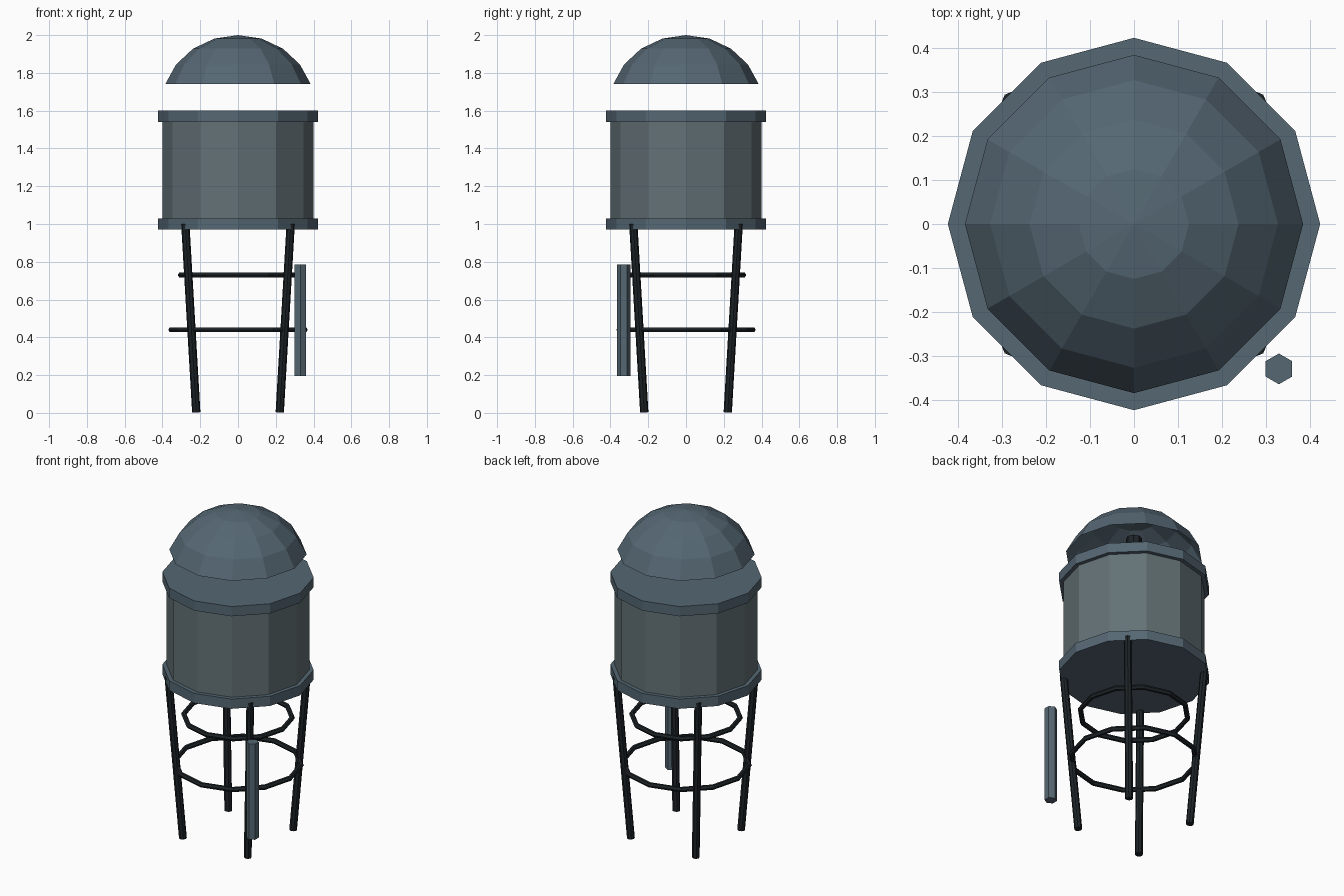
import bpy, bmesh, math
from mathutils import Vector

if "Cube" in bpy.data.objects:
    bpy.data.objects.remove(bpy.data.objects["Cube"])


def material(name, rgb):
    m = bpy.data.materials.new(name)
    m.diffuse_color = (*rgb, 1)
    m.use_nodes = True
    m.node_tree.nodes["Principled BSDF"].inputs["Base Color"].default_value = m.diffuse_color
    return m


STEEL = material("blue_grey_steel", (0.09, 0.135, 0.17))
TANK = material("grey_steel", (0.125, 0.165, 0.18))
DARK = material("dark_iron", (0.012, 0.017, 0.02))


def finish(name, mat):
    ob = bpy.context.object
    ob.name = ob.data.name = name
    ob.data.materials.append(mat)
    return ob


def rod(name, a, b, radius, sides, mat):
    """Straight capped prism running from a to b."""
    a, b = Vector(a), Vector(b)
    bpy.ops.mesh.primitive_cylinder_add(
        vertices=sides, radius=radius, depth=(b - a).length, location=(a + b) / 2,
        rotation=(b - a).to_track_quat('Z', 'Y').to_euler())
    return finish(name, mat)


def drum(name, z0, z1, radius, sides, mat, x=0, y=0):
    """Upright prism with a vertex on the y axis."""
    bpy.ops.mesh.primitive_cylinder_add(
        vertices=sides, radius=radius, depth=z1 - z0, location=(x, y, (z0 + z1) / 2))
    return finish(name, mat)


# Tank and its two rims
drum("tank", 1.0, 1.57, 0.40, 12, TANK)
drum("lower_rim", 0.97, 1.03, 0.424, 12, STEEL)
drum("upper_rim", 1.54, 1.60, 0.424, 12, STEEL)

# Floating dome: open-bottomed cap of a slightly flattened sphere
SEG, R, RZ, TOP = 12, 0.405, 0.376, 2.0
bm = bmesh.new()
apex = bm.verts.new((0, 0, TOP))
rings = []
for k in range(1, 5):
    t = math.radians(18 * k)
    rings.append([bm.verts.new((R * math.sin(t) * math.cos(2 * math.pi * i / SEG),
                                R * math.sin(t) * math.sin(2 * math.pi * i / SEG),
                                TOP - RZ * (1 - math.cos(t)))) for i in range(SEG)])
for i in range(SEG):
    j = (i + 1) % SEG
    bm.faces.new((apex, rings[0][i], rings[0][j]))
    for hi, lo in zip(rings, rings[1:]):
        bm.faces.new((hi[i], lo[i], lo[j], hi[j]))
mesh = bpy.data.meshes.new("dome")
bm.to_mesh(mesh)
bm.free()
dome = bpy.data.objects.new("dome", mesh)
bpy.context.collection.objects.link(dome)
mesh.materials.append(STEEL)

# Small vent hidden beneath the dome
drum("vent", 1.77, 1.86, 0.045, 8, DARK)

# Four legs, spreading towards the tank
for sx, fx in ((-1, "left"), (1, "right")):
    for sy, fy in ((-1, "front"), (1, "back")):
        rod(f"{fy}_{fx}_leg", (sx * 0.221, sy * 0.221, 0.003),
            (sx * 0.279, sy * 0.279, 1.0), 0.022, 8, DARK)

# Bracing hoops
for name, z, radius in (("lower_hoop", 0.44, 0.354), ("upper_hoop", 0.73, 0.304)):
    bpy.ops.mesh.primitive_torus_add(major_segments=12, minor_segments=6,
                                     major_radius=radius, minor_radius=0.015,
                                     location=(0, 0, z))
    finish(name, DARK)

# Standing pipe beside the front right leg
drum("pipe", 0.195, 0.785, 0.035, 6, STEEL, 0.33, -0.33)
